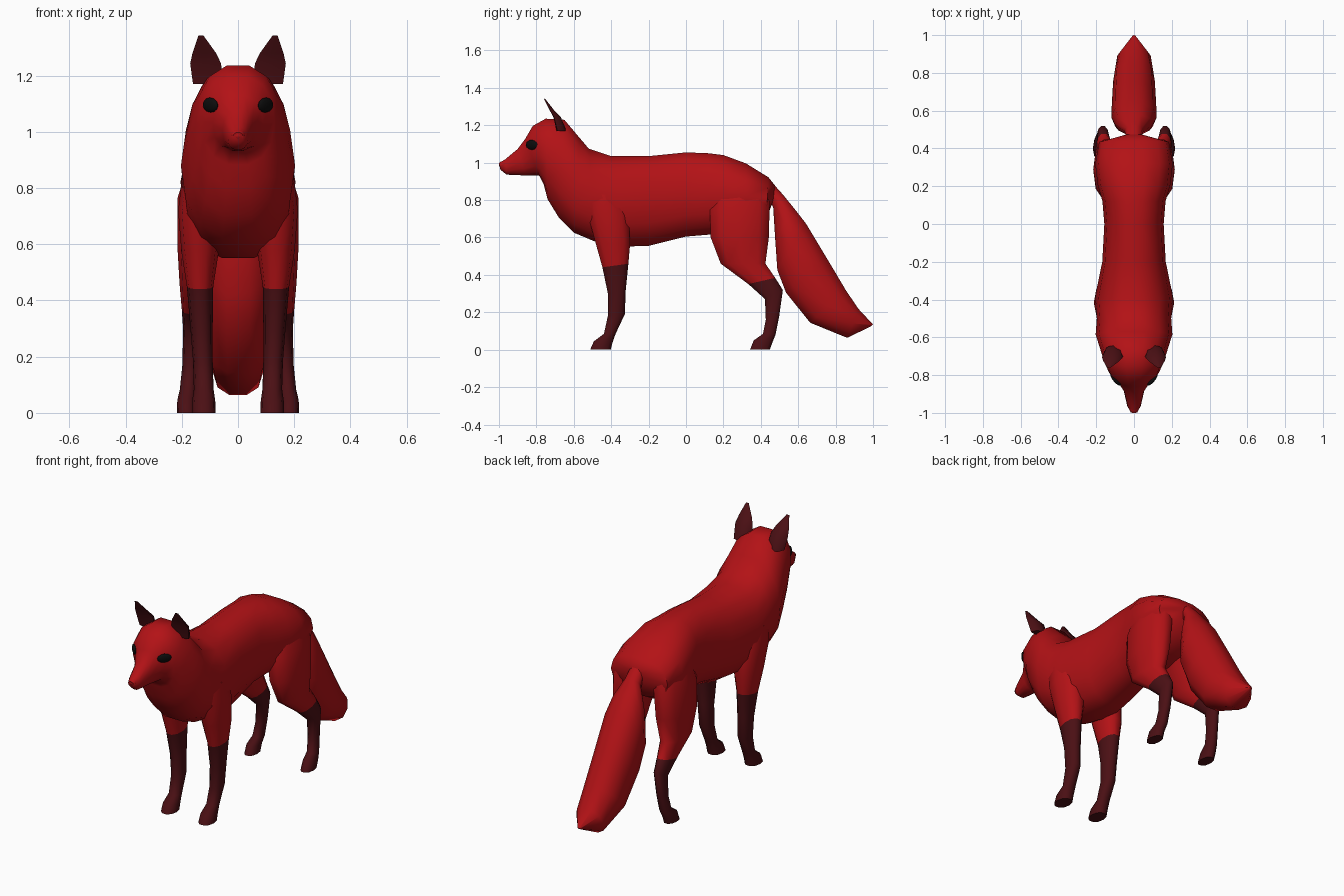
import bpy, bmesh, math
from mathutils import Vector


def material(name, rgb):
    m = bpy.data.materials.new(name)
    m.diffuse_color = (*rgb, 1)
    return m


RED = material("red_fur", (0.45, 0.006, 0.008))
DARK = material("dark_fur", (0.07, 0.005, 0.007))
BLACK = material("eye_black", (0.004, 0.004, 0.004))


def finish(bm, name, mats, mirror=False, angle=60):
    bmesh.ops.recalc_face_normals(bm, faces=bm.faces[:])
    me = bpy.data.meshes.new(name)
    bm.to_mesh(me)
    bm.free()
    ob = bpy.data.objects.new(name, me)
    bpy.context.collection.objects.link(ob)
    for m in mats:
        me.materials.append(m)
    bpy.ops.object.select_all(action='DESELECT')
    bpy.context.view_layer.objects.active = ob
    ob.select_set(True)
    bpy.ops.object.shade_smooth_by_angle(angle=math.radians(angle))
    if mirror:
        mod = ob.modifiers.new("mirror", 'MIRROR')
        mod.use_mirror_merge = False
    return ob


def loft(name, rings, mats, n=12, power=0.9, dark_below=-1, dent=0, **kw):
    """Skin rings given as (y1, z1, y2, z2, centre x, half width)."""
    bm = bmesh.new()
    loops = []
    for y1, z1, y2, z2, cx, w in rings:
        mid = Vector((cx, (y1 + y2) / 2, (z1 + z2) / 2))
        half = Vector((0, (y1 - y2) / 2, (z1 - z2) / 2))
        loop = []
        for i in range(n):
            a = 2 * math.pi * i / n
            c, s = math.cos(a), math.sin(a)
            c = math.copysign(abs(c) ** power, c)
            s = math.copysign(abs(s) ** power, s)
            if s > 0.5:
                s -= dent * s
            loop.append(bm.verts.new(mid + half * s + Vector((w * c, 0, 0))))
        loops.append(loop)
    for a, b in zip(loops, loops[1:]):
        for i in range(n):
            j = (i + 1) % n
            bm.faces.new((a[i], a[j], b[j], b[i]))
    bm.faces.new(loops[0])
    bm.faces.new(loops[-1])
    for f in bm.faces:
        if f.calc_center_median().z < dark_below:
            f.material_index = 1
    return finish(bm, name, mats, **kw)


# Head, neck and trunk: back-line point, belly-line point, half width
body = loft("body", [(*r[:4], 0, r[4]) for r in [
    (-1.0, 0.998, -0.992, 0.962, 0.018),
    (-0.965, 1.02, -0.96, 0.935, 0.036),
    (-0.90, 1.075, -0.86, 0.93, 0.055),
    (-0.86, 1.13, -0.785, 0.93, 0.09),
    (-0.82, 1.20, -0.76, 0.88, 0.13),
    (-0.75, 1.24, -0.74, 0.80, 0.152),
    (-0.65, 1.235, -0.68, 0.70, 0.178),
    (-0.57, 1.14, -0.60, 0.62, 0.203),
    (-0.52, 1.08, -0.48, 0.57, 0.197),
    (-0.40, 1.04, -0.36, 0.545, 0.205),
    (-0.20, 1.04, -0.20, 0.55, 0.168),
    (0.0, 1.06, 0.0, 0.60, 0.157),
    (0.12, 1.055, 0.12, 0.61, 0.167),
    (0.20, 1.045, 0.22, 0.62, 0.193),
    (0.32, 1.0, 0.32, 0.64, 0.205),
    (0.44, 0.925, 0.43, 0.70, 0.185),
    (0.475, 0.88, 0.465, 0.79, 0.05)]], [RED], n=14, power=0.87)

# Bushy tail
loft("tail", [(*r[:4], 0, r[4]) for r in [
    (0.43, 0.93, 0.43, 0.82, 0.035),
    (0.52, 0.83, 0.465, 0.76, 0.05),
    (0.58, 0.76, 0.475, 0.58, 0.10),
    (0.645, 0.68, 0.485, 0.42, 0.12),
    (0.76, 0.49, 0.53, 0.30, 0.117),
    (0.86, 0.32, 0.66, 0.14, 0.11),
    (0.925, 0.22, 0.86, 0.06, 0.088),
    (1.0, 0.135, 0.99, 0.125, 0.008)]], [RED], n=10)

# Legs: front-edge point, back-edge point, centre x, half width
loft("front_legs", [
    (-0.55, 0.82, -0.33, 0.84, 0.12, 0.08),
    (-0.53, 0.72, -0.30, 0.72, 0.133, 0.08),
    (-0.49, 0.58, -0.295, 0.56, 0.135, 0.066),
    (-0.45, 0.44, -0.305, 0.46, 0.135, 0.047),
    (-0.42, 0.30, -0.32, 0.32, 0.13, 0.04),
    (-0.42, 0.18, -0.325, 0.19, 0.125, 0.035),
    (-0.44, 0.085, -0.375, 0.085, 0.122, 0.035),
    (-0.495, 0.045, -0.39, 0.04, 0.122, 0.041),
    (-0.515, 0.0, -0.40, 0.0, 0.122, 0.042)],
    [RED, DARK], n=10, dark_below=0.46, mirror=True)

loft("hind_legs", [
    (0.14, 0.85, 0.43, 0.87, 0.10, 0.085),
    (0.12, 0.74, 0.455, 0.79, 0.13, 0.085),
    (0.125, 0.60, 0.45, 0.60, 0.14, 0.076),
    (0.18, 0.46, 0.43, 0.46, 0.15, 0.058),
    (0.33, 0.35, 0.48, 0.385, 0.16, 0.04),
    (0.42, 0.27, 0.52, 0.32, 0.165, 0.03),
    (0.425, 0.16, 0.50, 0.18, 0.17, 0.028),
    (0.41, 0.085, 0.48, 0.08, 0.177, 0.03),
    (0.36, 0.05, 0.465, 0.04, 0.183, 0.033),
    (0.34, 0.0, 0.45, 0.0, 0.183, 0.034)],
    [RED, DARK], n=10, dark_below=0.4, mirror=True)

# Ears, hollowed on the front side
loft("ears", [
    (-0.735, 1.17, -0.64, 1.17, 0.108, 0.052),
    (-0.74, 1.24, -0.67, 1.245, 0.115, 0.055),
    (-0.748, 1.28, -0.705, 1.28, 0.12, 0.042),
    (-0.768, 1.345, -0.752, 1.34, 0.132, 0.009)],
    [DARK], n=8, dent=0.9, mirror=True)

# Eyes: flattened beads laid on the face surface
bpy.context.view_layer.update()
hit, loc, normal, _ = body.ray_cast(Vector((0.098, -1.5, 1.095)), Vector((0, 1, 0)))
bm = bmesh.new()
bmesh.ops.create_uvsphere(bm, u_segments=12, v_segments=8, radius=1)
turn = normal.to_track_quat('Z', 'Y').to_matrix()
for v in bm.verts:
    v.co = loc + turn @ Vector((v.co.x * 0.04, v.co.y * 0.027, v.co.z * 0.012))
finish(bm, "eyes", [BLACK], mirror=True)

# Nose pad
bm = bmesh.new()
bmesh.ops.create_uvsphere(bm, u_segments=10, v_segments=6, radius=1)
for v in bm.verts:
    v.co = Vector((v.co.x * 0.026, -0.98 + v.co.y * 0.02, 0.988 + v.co.z * 0.02))
finish(bm, "nose", [RED])
